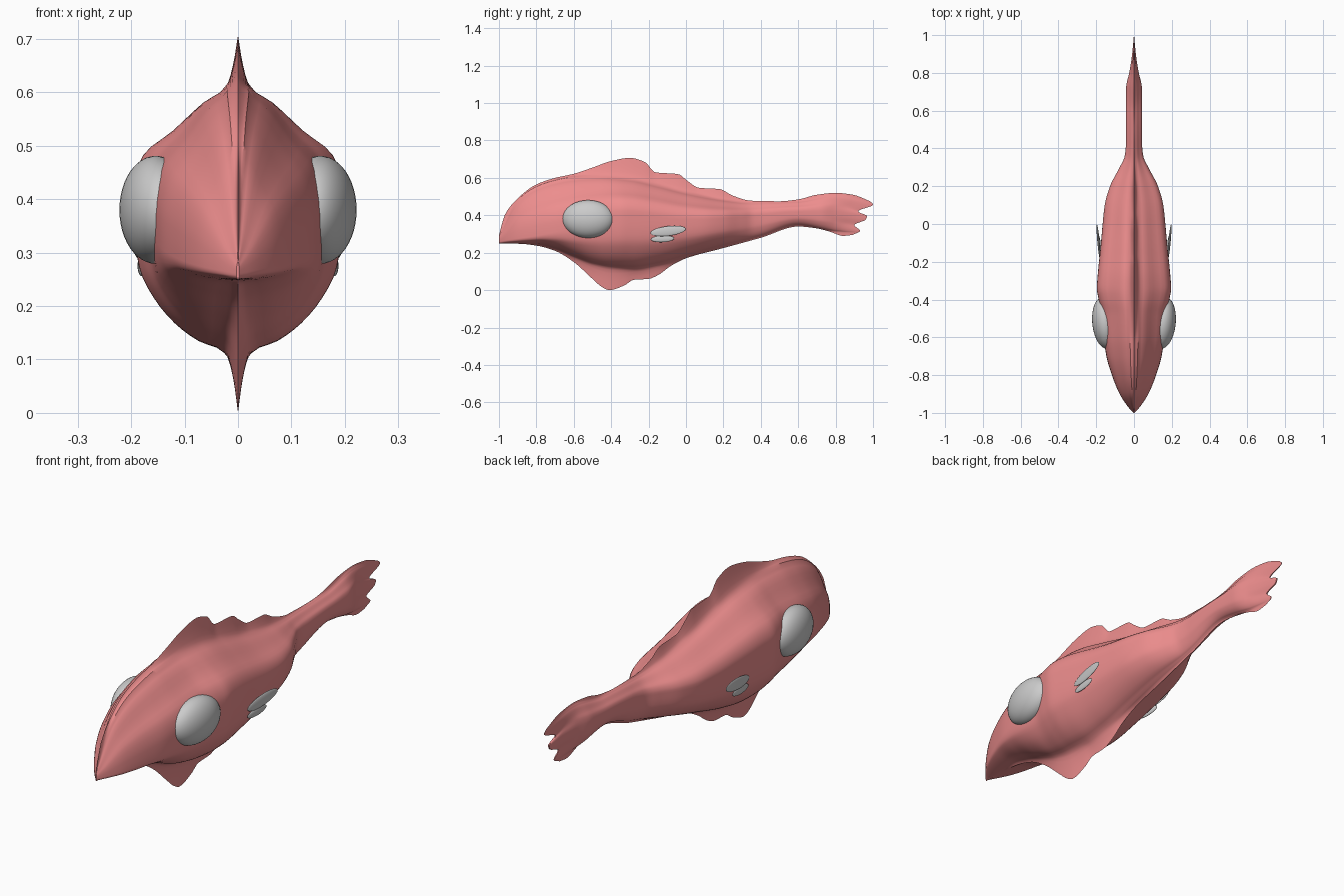
import bpy, bmesh
from math import pi

if "Cube" in bpy.data.objects:
    bpy.data.objects.remove(bpy.data.objects["Cube"])


def curve(pts):
    """Monotone cubic interpolation through (t, value) points."""
    n = len(pts)
    d = [(pts[i + 1][1] - pts[i][1]) / (pts[i + 1][0] - pts[i][0]) for i in range(n - 1)]
    m = [d[0]] + [0 if a * b <= 0 else 2 * a * b / (a + b) for a, b in zip(d, d[1:])] + [d[-1]]

    def f(t):
        t = min(max(t, pts[0][0]), pts[-1][0])
        i = max(k for k in range(n - 1) if pts[k][0] <= t)
        h = pts[i + 1][0] - pts[i][0]
        u = (t - pts[i][0]) / h
        return ((2*u**3 - 3*u*u + 1) * pts[i][1] + (u**3 - 2*u*u + u) * h * m[i]
                + (3*u*u - 2*u**3) * pts[i + 1][1] + (u**3 - u*u) * h * m[i + 1])
    return f


# Side outlines including the fins
top = curve([(-1, .29), (-.97, .40), (-.9, .49), (-.8, .565), (-.7, .60), (-.6, .622), (-.5, .655),
             (-.4, .69), (-.3, .707), (-.22, .685), (-.165, .63), (-.04, .62), (0, .59), (.07, .547),
             (.18, .54), (.25, .505), (.35, .478), (.5, .475), (.6, .485), (.7, .51), (.8, .52),
             (.9, .51), (1, .475)])
bottom = curve([(-1, .248), (-.9, .248), (-.8, .238), (-.7, .21), (-.6, .15), (-.5, .06), (-.45, .017),
                (-.41, .0), (-.33, .025), (-.28, .055), (-.2, .06), (-.15, .08), (-.08, .13), (0, .17),
                (.2, .225), (.4, .28), (.6, .34), (.7, .33), (.8, .305), (.9, .29), (1, .295)])
# Body proper: back, belly, height of the widest line, half width
back = curve([(-1, .285), (-.9, .48), (-.8, .553), (-.7, .587), (-.6, .605), (-.45, .612), (-.3, .6),
              (-.15, .565), (0, .525), (.2, .485), (.35, .468), (.6, .475), (.8, .51), (1, .465)])
belly = curve([(-1, .25), (-.8, .245), (-.7, .222), (-.6, .18), (-.5, .14), (-.4, .12), (-.28, .113),
               (-.15, .135), (0, .178), (.2, .235), (.4, .288), (.6, .347), (.8, .315), (1, .305)])
mid = curve([(-1, .262), (-.8, .29), (-.6, .33), (-.3, .38), (0, .36), (.3, .38), (.6, .41), (1, .38)])
width = curve([(-1, .003), (-.97, .03), (-.9, .076), (-.8, .117), (-.7, .146), (-.6, .16), (-.48, .168),
               (-.4, .187), (-.34, .197), (-.28, .193), (-.1, .175), (0, .166), (.1, .155), (.2, .127),
               (.3, .076), (.36, .049), (.42, .043), (.72, .042), (.8, .026), (.9, .012), (1, .003)])
# Half section: fraction of width, and level (2 = fin tip, 1 = back, 0 = widest, -1 = belly, -2 = keel)
sec = [(0, 2), (.05, 1.45), (.13, 1), (.34, .88), (.62, .66), (.9, .46), (1, .2), (.99, -.1),
       (.94, -.4), (.8, -.62), (.6, -.8), (.38, -.92), (.14, -1), (.05, -1.45), (0, -2)]
sec_x = curve([(i, p[0]) for i, p in enumerate(sec)])
sec_v = curve([(i, p[1]) for i, p in enumerate(sec)])
# Ragged tail edge, from its top to its bottom
tail_end = curve([(0, .985), (.1, 1), (.3, .92), (.44, .968), (.55, .96), (.7, .9), (.88, .93), (1, .89)])


def section_point(y, s):
    v, w = sec_v(s), width(y)
    t, k, c, b, l = top(y), back(y), mid(y), belly(y), bottom(y)
    if v > 1:
        z = k + (t - k) * (v - 1)
    elif v > 0:
        z = c + (k - c) * v
    elif v > -1:
        z = c + (c - b) * v
    else:
        z = b + (b - l) * (v + 1)
    if y > .78:
        y = .78 + (y - .78) / .22 * (tail_end((t - z) / (t - l)) - .78)
    return w * sec_x(s), y, z


def finish(obj, mat=None):
    if mat:
        obj.data.materials.append(mat)
    bpy.ops.object.select_all(action='DESELECT')
    obj.select_set(True)
    bpy.context.view_layer.objects.active = obj
    bpy.ops.object.shade_smooth_by_angle(angle=.7)


# Fish body with back fin, belly fin and tail
skin = bpy.data.materials.new("skin")
skin.diffuse_color = (.85, .27, .27, 1)
skin.use_nodes = True
skin.node_tree.nodes["Principled BSDF"].inputs["Base Color"].default_value = skin.diffuse_color
bm = bmesh.new()
ROWS, HALF = 130, 42
rings = []
for r in range(ROWS + 1):
    y = -1 + 2 * r / ROWS
    side = [section_point(y, 14 * j / HALF) for j in range(HALF + 1)]
    ring = side + [(-x, yy, z) for x, yy, z in side[-2:0:-1]]
    rings.append([bm.verts.new(p) for p in ring])
for a, b in zip(rings, rings[1:]):
    for j in range(len(a)):
        k = (j + 1) % len(a)
        bm.faces.new((a[j], a[k], b[k], b[j]))
# Snout and tail ends closed with strips across the two sides
for ring in (rings[0], rings[-1]):
    n = len(ring)
    for j in range(HALF):
        quad = [ring[j], ring[j + 1], ring[(n - j - 1) % n], ring[(n - j) % n]]
        bm.faces.new(list(dict.fromkeys(quad)))
bmesh.ops.recalc_face_normals(bm, faces=bm.faces)
mesh = bpy.data.meshes.new("fish_body")
bm.to_mesh(mesh)
bm.free()
body = bpy.data.objects.new("fish_body", mesh)
bpy.context.collection.objects.link(body)
finish(body, skin)


def ellipsoid(name, side, loc, radii, pitch, yaw):
    bpy.ops.mesh.primitive_uv_sphere_add(segments=40, ring_count=24, location=(side * loc[0], loc[1], loc[2]),
                                         rotation=(pitch, 0, side * yaw))
    obj = bpy.context.object
    obj.name = name
    obj.scale = radii
    finish(obj)


# Eyes and two-lobed side fins
for side, tag in ((1, "right"), (-1, "left")):
    ellipsoid("eye_" + tag, side, (.154, -.523, .38), (.067, .138, .101), 0, -.1)
    ellipsoid("side_fin_upper_" + tag, side, (.188, -.095, .316), (.006, .095, .026), .12, -.09)
    ellipsoid("side_fin_lower_" + tag, side, (.181, -.125, .274), (.006, .062, .018), .05, -.06)
